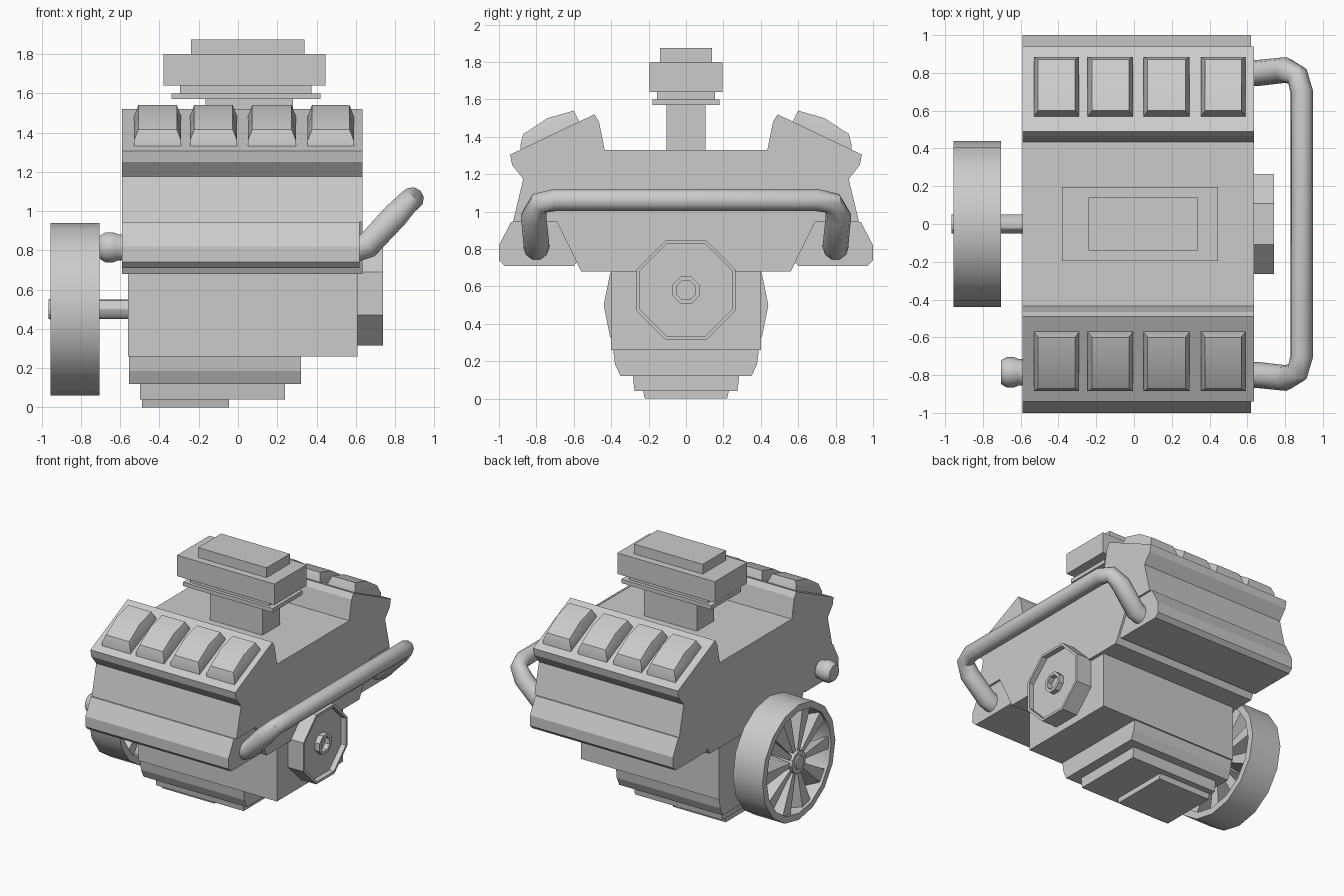
import bpy, bmesh, math

if "Cube" in bpy.data.objects:
    bpy.data.objects.remove(bpy.data.objects["Cube"])


def finish(name, bm, smooth=None):
    bmesh.ops.recalc_face_normals(bm, faces=bm.faces)
    me = bpy.data.meshes.new(name)
    bm.to_mesh(me)
    bm.free()
    ob = bpy.data.objects.new(name, me)
    bpy.context.collection.objects.link(ob)
    if smooth:
        shade(ob, smooth)
    return ob


def shade(ob, angle):
    bpy.ops.object.select_all(action='DESELECT')
    ob.select_set(True)
    bpy.context.view_layer.objects.active = ob
    bpy.ops.object.shade_smooth_by_angle(angle=math.radians(angle))


def add_loft(bm, rings, caps=True, closed=False):
    """Skin between rings of points that share a vertex count."""
    vs = [[bm.verts.new(p) for p in r] for r in rings]
    n = len(vs[0])
    pairs = list(zip(vs, vs[1:])) + ([(vs[-1], vs[0])] if closed else [])
    for a, b in pairs:
        for i in range(n):
            j = (i + 1) % n
            bm.faces.new((a[i], a[j], b[j], b[i]))
    if caps and not closed:
        bm.faces.new(vs[0])
        bm.faces.new(vs[-1])


def prism(name, pts, x0, x1):
    """Extrude a (y, z) profile along x."""
    bm = bmesh.new()
    add_loft(bm, [[(x, y, z) for y, z in pts] for x in (x0, x1)])
    return finish(name, bm)


def mirrored(half):
    return half + [(-y, z) for y, z in reversed(half)]


def box(name, x0, x1, hy, z0, z1):
    return prism(name, mirrored([(hy, z0), (hy, z1)]), x0, x1)


def lathe(name, prof, n, cy, cz, phase=0.0, closed=False, smooth=None):
    """Revolve (x, radius) pairs around an axis parallel to x."""
    bm = bmesh.new()
    ang = [phase + math.tau * i / n for i in range(n)]
    add_loft(bm, [[(x, cy + r * math.cos(a), cz + r * math.sin(a)) for a in ang]
                  for x, r in prof], closed=closed)
    return finish(name, bm, smooth)


# V-shaped block with both cylinder heads
prism("engine_block", mirrored([
    (.56, .68), (.69, .945), (.925, .945), (.87, 1.175), (.93, 1.25),
    (.94, 1.305), (.49, 1.52), (.465, 1.48), (.435, 1.33)]), -.59, .635)

# Exhaust manifolds
for side, s in (("left", -1), ("right", 1)):
    prism("manifold_" + side, [(s * y, z) for y, z in (
        (.68, .945), (.935, .945), (1, .82), (1, .74), (.97, .71),
        (.60, .71), (.575, .74))], -.59, .62)

# Crankcase and stepped oil pan
box("crankcase", -.56, .61, .40, .26, .69)
prism("oil_pan_upper", mirrored([(.35, .12), (.38, .185), (.39, .265)]), -.555, .32)
prism("oil_pan_middle", mirrored([(.275, .04), (.285, .125)]), -.50, .24)
prism("oil_pan_lower", mirrored([(.22, 0), (.23, .045)]), -.49, -.045)

# Rocker cover bumps, four on each slope
for s in (-1, 1):
    for k, (x0, x1) in enumerate(((-.53, -.29), (-.245, -.005),
                                  (.05, .295), (.355, .59))):
        base = [(.565, 1.46), (.74, 1.38), (.885, 1.31)]
        low = [(.57, 1.482), (.74, 1.42), (.885, 1.36)]
        top = [(.60, 1.54), (.74, 1.50), (.87, 1.415)]
        bm = bmesh.new()
        rings = []
        for sec, inset in ((base, 0), (low, 0), (top, .022)):
            rings.append([(x0 + inset, s * y, z) for y, z in sec] +
                         [(x1 - inset, s * y, z) for y, z in reversed(sec)])
        add_loft(bm, rings, caps=False)
        bm.verts.ensure_lookup_table()
        for o in (0, 12):
            v = bm.verts[o:o + 6]
            bm.faces.new((v[0], v[1], v[4], v[5]))
            bm.faces.new((v[1], v[2], v[3], v[4]))
        finish(f"rocker_bump_{'left' if s < 0 else 'right'}_{k + 1}", bm, 35)

# Intake and air cleaner
for name, x0, x1, hy, z0, z1 in (
        ("intake_stem", -.165, .28, .105, 1.32, 1.58),
        ("intake_plate", -.34, .42, .18, 1.57, 1.60),
        ("intake_neck", -.295, .375, .155, 1.595, 1.645),
        ("air_box", -.38, .445, .195, 1.64, 1.80),
        ("air_box_lid", -.24, .34, .14, 1.795, 1.875)):
    box(name, x0, x1, hy, z0, z1)

# Octagonal flywheel with a recessed face and hub ring
lathe("flywheel", [(.60, .287), (.74, .287), (.74, .267), (.70, .267),
                   (.70, .078), (.74, .078), (.74, .055), (.70, .055)],
      8, 0, .58, math.pi / 8)

# Fan: rim, hub, shaft and pitched blades
lathe("fan_rim", [(-.955, .44), (-.705, .44), (-.705, .39), (-.955, .39)],
      16, 0, .5, closed=True, smooth=30)
lathe("fan_hub", [(-.955, .05), (-.955, .085), (-.72, .085), (-.72, .03),
                  (-.92, .03), (-.92, .05)][:3], 12, 0, .5, smooth=30)
lathe("fan_hub_cap", [(-.965, .05), (-.94, .055)], 12, 0, .5)
lathe("fan_shaft", [(-.80, .05), (-.55, .05)], 12, 0, .5, smooth=30)
bm = bmesh.new()
for i in range(10):
    a = math.tau * i / 10
    rings = []
    for r, w in ((.07, .014), (.40, .05)):
        ring = []
        for x, t in ((-.935, -w), (-.935, w), (-.74, w + r * .28), (-.74, r * .28 - w)):
            ring.append((x, r * math.cos(a) - t * math.sin(a),
                         .5 + r * math.sin(a) + t * math.cos(a)))
        rings.append(ring)
    add_loft(bm, rings)
finish("fan_blades", bm)

# Short outlet stub on the front manifold
lathe("outlet_stub", [(-.705, .06), (-.70, .065), (-.675, .08), (-.635, .08),
                      (-.61, .07), (-.58, .07)], 10, -.785, .815, smooth=35)

# Crossover exhaust pipe, a tube swept along a mirrored path
half = [(.58, .80, .80), (.66, .80, .825), (.80, .815, .975),
        (.865, .785, 1.045), (.888, .70, 1.062)]
path = half + [(x, -y, z) for x, y, z in reversed(half)]
cu = bpy.data.curves.new("crossover_pipe", 'CURVE')
cu.dimensions = '3D'
cu.bevel_depth = .06
cu.bevel_resolution = 3
cu.use_fill_caps = True
sp = cu.splines.new('POLY')
sp.points.add(len(path) - 1)
for p, co in zip(sp.points, path):
    p.co = (*co, 1)
    p.radius = 1.15 if co[2] < 1 else 1
pipe = bpy.data.objects.new("crossover_pipe", cu)
bpy.context.collection.objects.link(pipe)
bpy.ops.object.select_all(action='DESELECT')
pipe.select_set(True)
bpy.context.view_layer.objects.active = pipe
bpy.ops.object.convert(target='MESH')
shade(bpy.context.view_layer.objects.active, 40)
